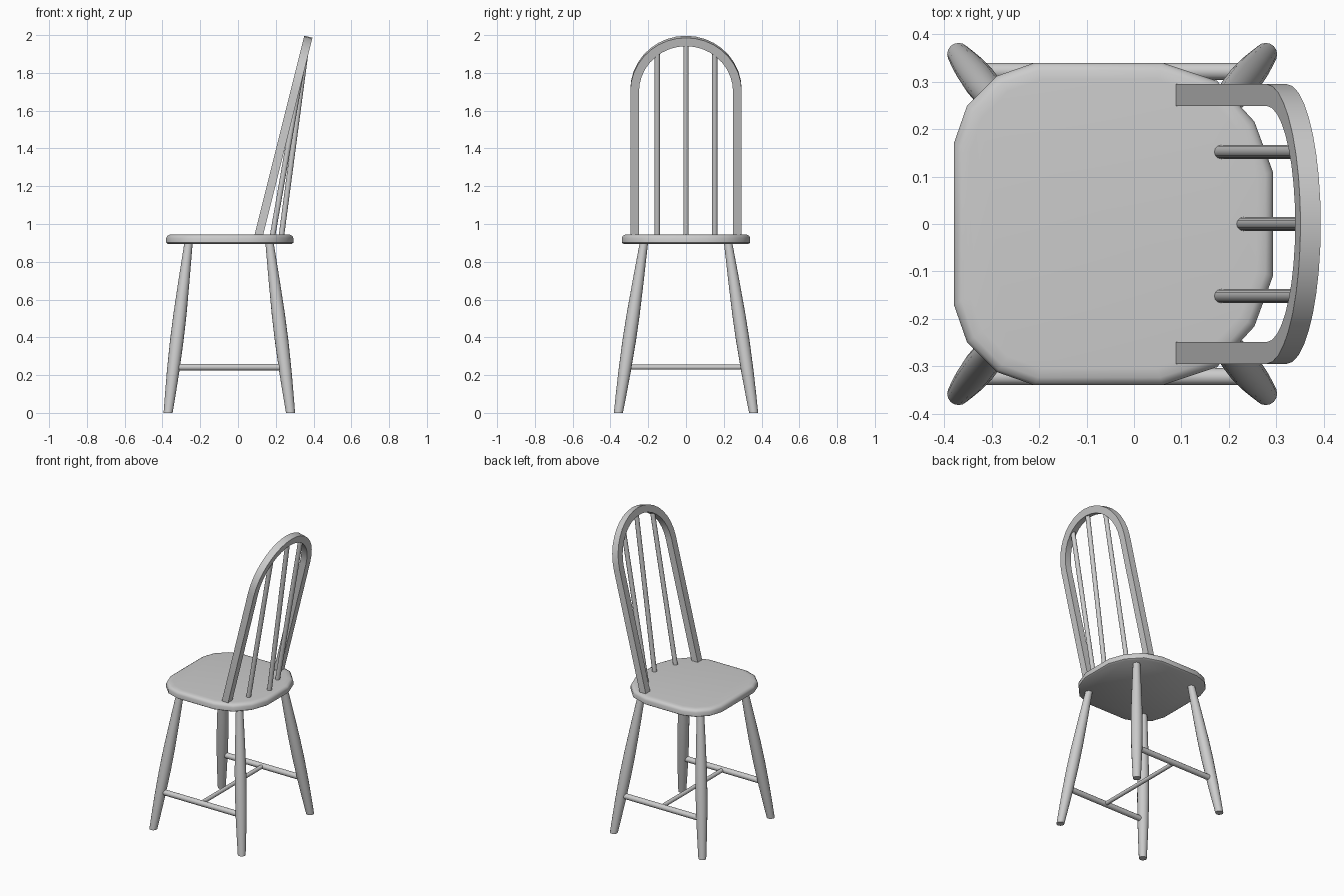
import bpy, bmesh, math
from mathutils import Vector

if "Cube" in bpy.data.objects:
    bpy.data.objects.remove(bpy.data.objects["Cube"])


def finish(name, bm, angle=35):
    bmesh.ops.recalc_face_normals(bm, faces=bm.faces)
    mesh = bpy.data.meshes.new(name)
    bm.to_mesh(mesh)
    bm.free()
    ob = bpy.data.objects.new(name, mesh)
    bpy.context.collection.objects.link(ob)
    bpy.ops.object.select_all(action='DESELECT')
    ob.select_set(True)
    bpy.context.view_layer.objects.active = ob
    bpy.ops.object.shade_smooth_by_angle(angle=math.radians(angle))
    return ob


def loft(name, rings, angle=35):
    """Skin closed rings of points and cap both ends."""
    bm = bmesh.new()
    loops = [[bm.verts.new(p) for p in ring] for ring in rings]
    n = len(loops[0])
    for a, b in zip(loops, loops[1:]):
        for i in range(n):
            j = (i + 1) % n
            bm.faces.new((a[i], a[j], b[j], b[i]))
    bm.faces.new(loops[0][::-1])
    bm.faces.new(loops[-1])
    return finish(name, bm, angle)


def rod(name, p, q, r, sides=12):
    p, q = Vector(p), Vector(q)
    rot = (q - p).to_track_quat('Z', 'Y')
    circle = [rot @ Vector((r * math.cos(t), r * math.sin(t), 0))
              for t in (2 * math.pi * i / sides for i in range(sides))]
    return loft(name, [[c + p for c in circle], [c + q for c in circle]])


# Seat: chamfered outline with rounded rim
half = [(-0.38, 0.17), (-0.352, 0.25), (-0.29, 0.312), (-0.21, 0.34),
        (0.06, 0.34), (0.175, 0.302), (0.254, 0.216), (0.293, 0.11)]
outline = half + [(x, -y) for x, y in reversed(half)]
cx = -0.045
rings = []
for inset, z in [(0.010, 0.894), (0, 0.901), (0, 0.926), (0.005, 0.937),
                 (0.016, 0.943), (0.035, 0.945)]:
    k = 1 - inset / 0.34
    rings.append([(cx + (x - cx) * k, y * k, z) for x, y in outline])
loft("seat", rings, 50)

# Splayed turned legs, cut level at floor and seat
profile = [(0, 0.024), (0.1, 0.0285), (0.22, 0.033), (0.38, 0.036),
           (0.52, 0.035), (0.7, 0.0295), (0.9, 0.022)]
for end, foot_x, top_x in (("front", -0.370, -0.262), ("back", 0.278, 0.167)):
    for side, s in (("left", 1), ("right", -1)):
        rings = []
        for z, r in profile:
            t = z / 0.9
            x, y = foot_x + (top_x - foot_x) * t, s * (0.358 - 0.135 * t)
            rings.append([(x + r * math.cos(a), y + r * math.sin(a), z)
                          for a in (math.pi * i / 8 for i in range(16))])
        loft(f"{end}_{side}_leg", rings)

# H-shaped stretchers
for side, s in (("left", 1), ("right", -1)):
    rod(f"{side}_stretcher", (-0.34, s * 0.322, 0.242), (0.248, s * 0.322, 0.242), 0.018)
rod("cross_stretcher", (cx, -0.322, 0.242), (cx, 0.322, 0.242), 0.013)

# Leaning hoop back: square section swept up, over the arch and down
SLOPE = 0.25
lean = Vector((SLOPE, 0, 1)).normalized()
normal = Vector((lean.z, 0, -lean.x))
arch = Vector((0.301, 0, 1.705))
OUT, INN, D = 0.295, 0.249, 0.022


def section(a, drop=None):
    pts = []
    for r, d in ((OUT, -D), (OUT, D), (INN, D), (INN, -D)):
        p = arch + Vector((0, r * math.cos(a), 0)) + lean * (r * math.sin(a)) + normal * d
        if drop is not None:
            p += lean * ((drop - p.z) / lean.z)
        pts.append(p)
    return pts


rings = [section(0, 0.94)]
rings += [section(math.pi * i / 18) for i in range(19)]
rings += [section(math.pi, 0.94)]
loft("back_hoop", rings, 30)

# Back spindles, from seat to underside of hoop
for name, y, base in (("left", 0.152, 0.183), ("middle", 0, 0.230), ("right", -0.152, 0.183)):
    r = 0.265
    top = arch + lean * math.sqrt(r * r - y * y) + Vector((0, y, 0))
    rod(f"{name}_spindle", (base, y, 0.938), top, 0.0145)
